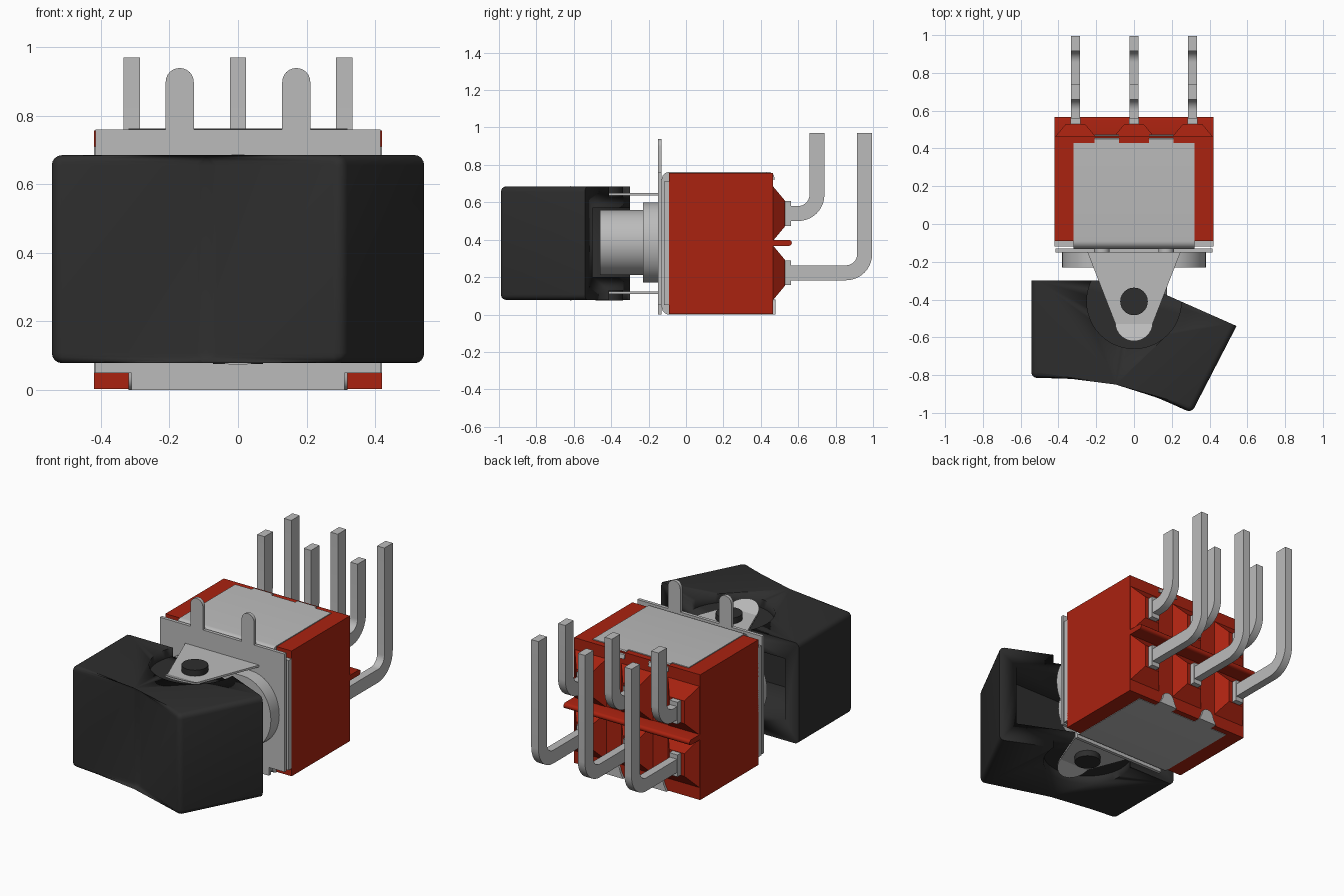
import bpy, bmesh, math
from mathutils import Vector

cube = bpy.data.objects.get("Cube")
if cube:
    bpy.data.objects.remove(cube, do_unlink=True)


def material(name, rgb):
    m = bpy.data.materials.new(name)
    m.use_nodes = True
    m.diffuse_color = (*rgb, 1)
    m.node_tree.nodes["Principled BSDF"].inputs["Base Color"].default_value = (*rgb, 1)
    return m


RED = material("red plastic", (0.40, 0.016, 0.005))
METAL = material("grey metal", (0.50, 0.50, 0.50))
BLACK = material("black plastic", (0.027, 0.027, 0.027))


def finish(name, bm, mat, smooth=True):
    bmesh.ops.recalc_face_normals(bm, faces=bm.faces)
    me = bpy.data.meshes.new(name)
    bm.to_mesh(me)
    bm.free()
    ob = bpy.data.objects.new(name, me)
    bpy.context.collection.objects.link(ob)
    if mat:
        me.materials.append(mat)
    if smooth:
        bpy.ops.object.select_all(action='DESELECT')
        bpy.context.view_layer.objects.active = ob
        ob.select_set(True)
        bpy.ops.object.shade_smooth_by_angle(angle=math.radians(32))
    return ob


def prism_bm(pts, lo, hi, axis):
    """Extrude a 2D outline along an axis: x uses (y,z), y uses (x,z), z uses (x,y)."""
    put = {'x': lambda p, t: (t, p[0], p[1]),
           'y': lambda p, t: (p[0], t, p[1]),
           'z': lambda p, t: (p[0], p[1], t)}[axis]
    bm = bmesh.new()
    a = [bm.verts.new(put(p, lo)) for p in pts]
    b = [bm.verts.new(put(p, hi)) for p in pts]
    bm.faces.new(a)
    bm.faces.new(b[::-1])
    n = len(pts)
    for i in range(n):
        bm.faces.new((a[i], b[i], b[(i + 1) % n], a[(i + 1) % n]))
    return bm


def prism(name, pts, lo, hi, axis, mat):
    return finish(name, prism_bm(pts, lo, hi, axis), mat)


def box(name, x, y, z, mat):
    return prism(name, [(x[0], y[0]), (x[1], y[0]), (x[1], y[1]), (x[0], y[1])], z[0], z[1], 'z', mat)


def arc(cx, cy, r, a0, a1, n=10):
    return [(cx + r * math.cos(math.radians(a0 + (a1 - a0) * i / n)),
             cy + r * math.sin(math.radians(a0 + (a1 - a0) * i / n))) for i in range(n + 1)]


def circle(cx, cy, r, n=40):
    return arc(cx, cy, r, 0, 360 - 360 / n, n - 1)


def cut(ob, cutters):
    for c in cutters:
        c.hide_render = True
        m = ob.modifiers.new("cut", 'BOOLEAN')
        m.operation, m.solver, m.object = 'DIFFERENCE', 'EXACT', c
    bpy.context.view_layer.update()
    dg = bpy.context.evaluated_depsgraph_get()
    me = bpy.data.meshes.new_from_object(ob.evaluated_get(dg))
    ob.modifiers.clear()
    ob.data = me
    for c in cutters:
        bpy.data.objects.remove(c, do_unlink=True)


MID = 0.38

# Red housing with the rear divider rib
box("housing", (-0.42, 0.42), (-0.09, 0.465), (0.003, 0.757), RED)
prism("divider_rib", [(0.46, 0.367), (0.55, 0.367)] + arc(0.55, 0.383, 0.016, -90, 90, 6) + [(0.46, 0.399)],
      -0.42, 0.42, 'x', RED)

# Tapered terminal bosses, collars and bent pins
for row, zc, y_end in (("upper", 0.54, 0.74), ("lower", 0.223, 0.995)):
    for col, xc in (("right", -0.31), ("middle", 0.0), ("left", 0.31)):
        tag = row + "_" + col
        bm = bmesh.new()
        rings = []
        for y, hx, hz in ((0.46, 0.109, 0.152), (0.53, 0.05, 0.068)):
            rings.append([bm.verts.new((xc + sx * hx, y, zc + sz * hz))
                          for sx, sz in ((-1, -1), (1, -1), (1, 1), (-1, 1))])
        bm.faces.new(rings[0])
        bm.faces.new(rings[1])
        for i in range(4):
            j = (i + 1) % 4
            bm.faces.new((rings[0][i], rings[0][j], rings[1][j], rings[1][i]))
        finish("terminal_boss_" + tag, bm, RED, False)
        box("pin_collar_" + tag, (xc - 0.027, xc + 0.027), (0.52, 0.562), (zc - 0.066, zc + 0.066), METAL)
        cy, cz = y_end - 0.14, zc + 0.10
        outline = ([(0.5, zc - 0.04)] + arc(cy, cz, 0.14, -90, 0) + [(y_end, 0.97), (y_end - 0.08, 0.97)]
                   + arc(cy, cz, 0.06, 0, -90) + [(0.5, zc + 0.04)])
        prism("pin_" + tag, outline, xc - 0.024, xc + 0.024, 'x', METAL)

# Metal cover wrapped over the top, front and bottom
cover = ([(0.43, 0.0)] + arc(-0.09, 0.04, 0.04, -90, -180, 6)
         + arc(-0.09, 0.722, 0.04, 180, 90, 6) + [(0.43, 0.762)])
prism("cover", cover, -0.32, 0.32, 'x', METAL)
box("cover_front", (-0.42, 0.42), (-0.118, -0.085), (0.05, 0.71), METAL)
for sx in (-1, 1):
    x = sx * 0.145
    side = "left" if sx > 0 else "right"
    prism("cover_top_tab_" + side, [(0.42, 0.735), (0.475, 0.72), (0.47, 0.745), (0.45, 0.762), (0.42, 0.762)],
          x - 0.065, x + 0.065, 'x', METAL)
    prism("cover_bottom_tab_" + side,
          [(x - 0.06, 0.0), (x + 0.06, 0.0)] + arc(x, 0.04, 0.04, 0, 180, 8), 0.42, 0.478, 'y', METAL)

# Mounting plate with two rounded upright fingers
half = ([(0.31, 0.0), (0.31, 0.05), (0.415, 0.05), (0.415, 0.76), (0.211, 0.76)]
        + arc(0.17, 0.898, 0.041, 0, 180, 12) + [(0.129, 0.76)])
prism("mounting_plate", half + [(-x, z) for x, z in reversed(half)], -0.15, -0.13, 'y', METAL)

# Bracket arms holding the rocker pivot, with tips bent outwards
arm = [(-0.25, -0.14), (-0.098, -0.53), (0.098, -0.53), (0.25, -0.14)]
tip_outline = [(-0.098, -0.53)] + arc(0, -0.52, 0.1, 185, 355, 16) + [(0.098, -0.53)]
for tag, s in (("upper", 1), ("lower", -1)):
    z0, z1 = sorted((MID + s * 0.257, MID + s * 0.269))
    prism("bracket_arm_" + tag, arm, z0, z1, 'z', METAL)
    bm = prism_bm(tip_outline, z0, z1, 'z')
    for v in bm.verts:
        v.co.z += s * max(0.0, -0.53 - v.co.y) * 0.42
    finish("bracket_tip_" + tag, bm, METAL)
    a, b = sorted((MID + s * 0.22, MID + s * 0.305))
    prism("pivot_" + tag, circle(0, -0.41, 0.073), a, b, 'z', BLACK)

# Bushing collar and barrel
collar = arc(0.225, 0.385, 0.215, -90, 90, 20) + arc(-0.225, 0.385, 0.215, 90, 270, 20)
collar = [(x * 0.38 / 0.44, z) for x, z in collar]
prism("bushing_collar", collar, -0.23, -0.145, 'y', METAL)
prism("bushing_barrel", circle(0, 0.385, 0.175), -0.46, -0.22, 'y', METAL)

# Angled rocker with softened front edges
outline = [(-0.543, -0.30), (-0.543, -0.815), (-0.09, -0.82), (0.305, -1.0), (0.543, -0.54), (0.0, -0.30)]
bm = prism_bm(outline, 0.078, 0.685, 'z')
edges = [e for e in bm.edges if (e.verts[0].co.y + e.verts[1].co.y) / 2 < -0.55]
bmesh.ops.bevel(bm, geom=edges, offset=0.03, segments=4, profile=0.5, affect='EDGES')
rocker = finish("rocker", bm, BLACK)
cut(rocker, [
    box("cavity_cutter", (-0.45, 0.45), (-0.65, -0.2), (0.2, 0.57), None),
    prism("upper_recess_cutter", circle(0, -0.41, 0.25, 48), 0.632, 0.8, 'z', None),
    prism("lower_recess_cutter", circle(0, -0.41, 0.25, 48), -0.1, 0.128, 'z', None),
])
